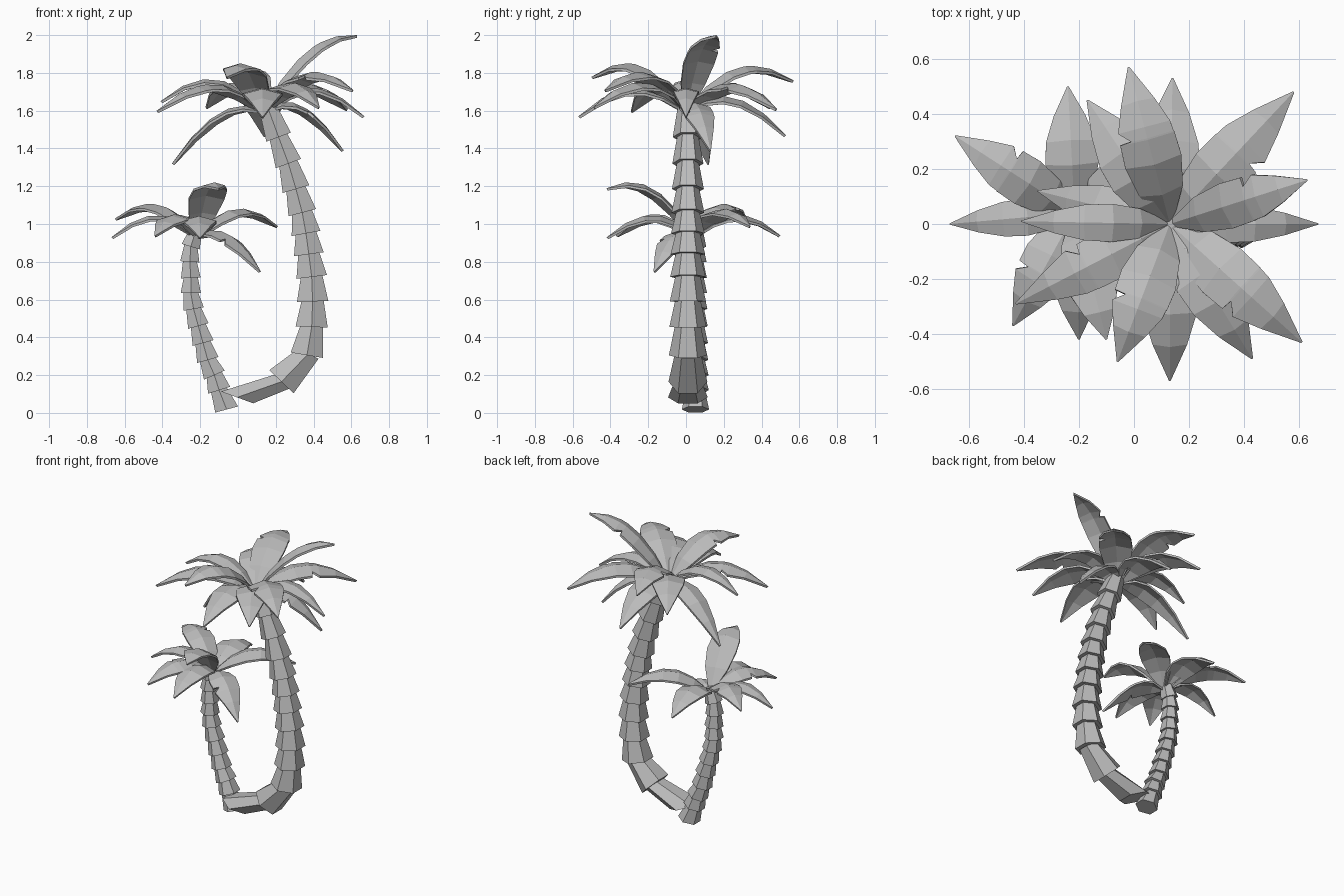
import bpy, bmesh, math
from mathutils import Vector

cube = bpy.data.objects.get("Cube")
if cube:
    bpy.data.objects.remove(cube, do_unlink=True)

grey = bpy.data.materials.new("plain_grey")
grey.use_nodes = True
grey.diffuse_color = (0.5, 0.5, 0.5, 1)
grey.node_tree.nodes["Principled BSDF"].inputs["Base Color"].default_value = (0.5, 0.5, 0.5, 1)


def finish(bm, name):
    bmesh.ops.recalc_face_normals(bm, faces=bm.faces)
    mesh = bpy.data.meshes.new(name)
    bm.to_mesh(mesh)
    bm.free()
    mesh.materials.append(grey)
    obj = bpy.data.objects.new(name, mesh)
    bpy.context.collection.objects.link(obj)
    return obj


def skin(bm, rings):
    """Join equal-length rings into a closed solid."""
    for a, b in zip(rings, rings[1:]):
        for i in range(len(a)):
            j = (i + 1) % len(a)
            bm.faces.new((a[i], a[j], b[j], b[i]))
    bm.faces.new(rings[0])
    bm.faces.new(rings[-1])


def hex_ring(bm, centre, tilt, radius):
    """Hexagon with corners on the y axis, tilted in the xz plane."""
    side = Vector((math.cos(tilt), 0, -math.sin(tilt)))
    ring = []
    for k in range(6):
        a = math.radians(30 + 60 * k)
        p = centre + side * radius * math.cos(a) + Vector((0, radius * math.sin(a), 0))
        ring.append(bm.verts.new(p))
    return ring


def trunk(name, nodes, y, r_low, r_high, first_tilt):
    """Stack of tapered segments, each flaring over the one below."""
    pts = [Vector((x, y, z)) for x, z in nodes]
    n = len(pts) - 1
    tilts = []
    for a, b in zip(pts, pts[1:]):
        d = b - a
        tilts.append(math.atan2(d.x, d.z))
    tilts[0] = first_tilt
    tilts.append(tilts[-1])
    bm = bmesh.new()
    for i in range(n):
        r = r_low + (r_high - r_low) * i / (n - 1)
        top = pts[i + 1] + (pts[i + 1] - pts[i]).normalized() * 0.012
        skin(bm, [hex_ring(bm, pts[i], tilts[i], r),
                  hex_ring(bm, top, (tilts[i] + tilts[i + 1]) / 2, r * 0.67)])
    return finish(bm, name)


def leaf(name, hub, tip, lift, slope, scale, notch):
    """Arched frond with a raised midrib; notch is the torn side (-1, 1 or 0)."""
    hub, tip = Vector(hub), Vector(tip)
    flat = Vector((tip.x - hub.x, tip.y - hub.y, 0))
    drop = tip.z - hub.z
    ctrl = hub + flat * 0.45 + Vector((0, 0, min(lift + slope * drop, 0.43)))
    out = flat.normalized()
    across = Vector((-out.y, out.x, 0))
    half = scale * (0.068 + 0.037 * min(1, 1.5 * abs(out.y)))
    stations = [(0, 0.12, 1), (0.2, 0.78, 1), (0.4, 1, 1), (0.6, 0.94, 1),
                (0.8, 0.6, 1), (1, 0.03, 1)]
    if notch:
        stations[3:4] = [(0.56, 0.97, 1), (0.57, 0.95, 0.6), (0.64, 0.92, 1.02)]
    bm = bmesh.new()
    rings = []
    for t, width, torn in stations:
        p = hub * (1 - t) ** 2 + ctrl * 2 * t * (1 - t) + tip * t * t
        tangent = ((ctrl - hub) * (1 - t) + (tip - ctrl) * t).normalized()
        up = tangent.cross(across)
        w = half * width
        ws = {s: w * (torn if s == notch else 1) for s in (-1, 1)}
        left = p + across * ws[1] - up * ws[1] * 0.28
        right = p - across * ws[-1] - up * ws[-1] * 0.28
        thick = up * 0.014 * scale
        rings.append([bm.verts.new(q) for q in
                      (left, p, right, right - thick, p - thick, left - thick)])
    skin(bm, rings)
    return finish(bm, name)


# Trunks
trunk("tall_trunk",
      [(-.005, .082), (.23, .165), (.365, .305), (.39, .455), (.395, .59), (.39, .72),
       (.375, .84), (.36, .95), (.34, 1.06), (.307, 1.185), (.267, 1.32), (.215, 1.46),
       (.16, 1.61)], 0.01, 0.105, 0.08, 0.35)
trunk("small_trunk",
      [(-.06, .018), (-.1, .12), (-.125, .2), (-.16, .28), (-.185, .37), (-.21, .46),
       (-.235, .55), (-.25, .635), (-.25, .715), (-.255, .8), (-.25, .88), (-.225, .96)],
      0.05, 0.072, 0.057, -0.26)

# Crowns: leaf tip position and torn side
tall_tips = [(.13, -.57, 1.57, 0), (.43, -.49, 1.62, 0), (.61, -.43, 1.71, -1),
             (.67, 0, 1.57, 0), (.56, .13, 1.39, -1), (.63, .16, 2.0, 1),
             (.58, .48, 1.61, -1), (.14, .53, 1.47, 0), (-.02, .57, 1.76, 1),
             (-.17, .45, 1.62, 0), (-.35, .12, 1.32, 0), (-.41, .01, 1.65, 0),
             (-.43, -.29, 1.6, -1), (-.06, -.5, 1.78, -1)]
small_tips = [(-.67, 0, .93, 0), (-.65, .32, 1.03, -1), (-.24, .5, .94, 0),
              (.21, .34, .99, 0), (.12, -.17, .75, -1), (-.2, -.42, .93, 0),
              (-.1, -.42, 1.19, 0), (-.44, -.37, .94, -1)]
for i, (x, y, z, torn) in enumerate(tall_tips):
    leaf(f"tall_leaf_{i + 1}", (.13, 0, 1.6), (x, y, z), .28, .58, 1, torn)
for i, (x, y, z, torn) in enumerate(small_tips):
    leaf(f"small_leaf_{i + 1}", (-.215, .04, .935), (x, y, z), .23, .6, .92, torn)
